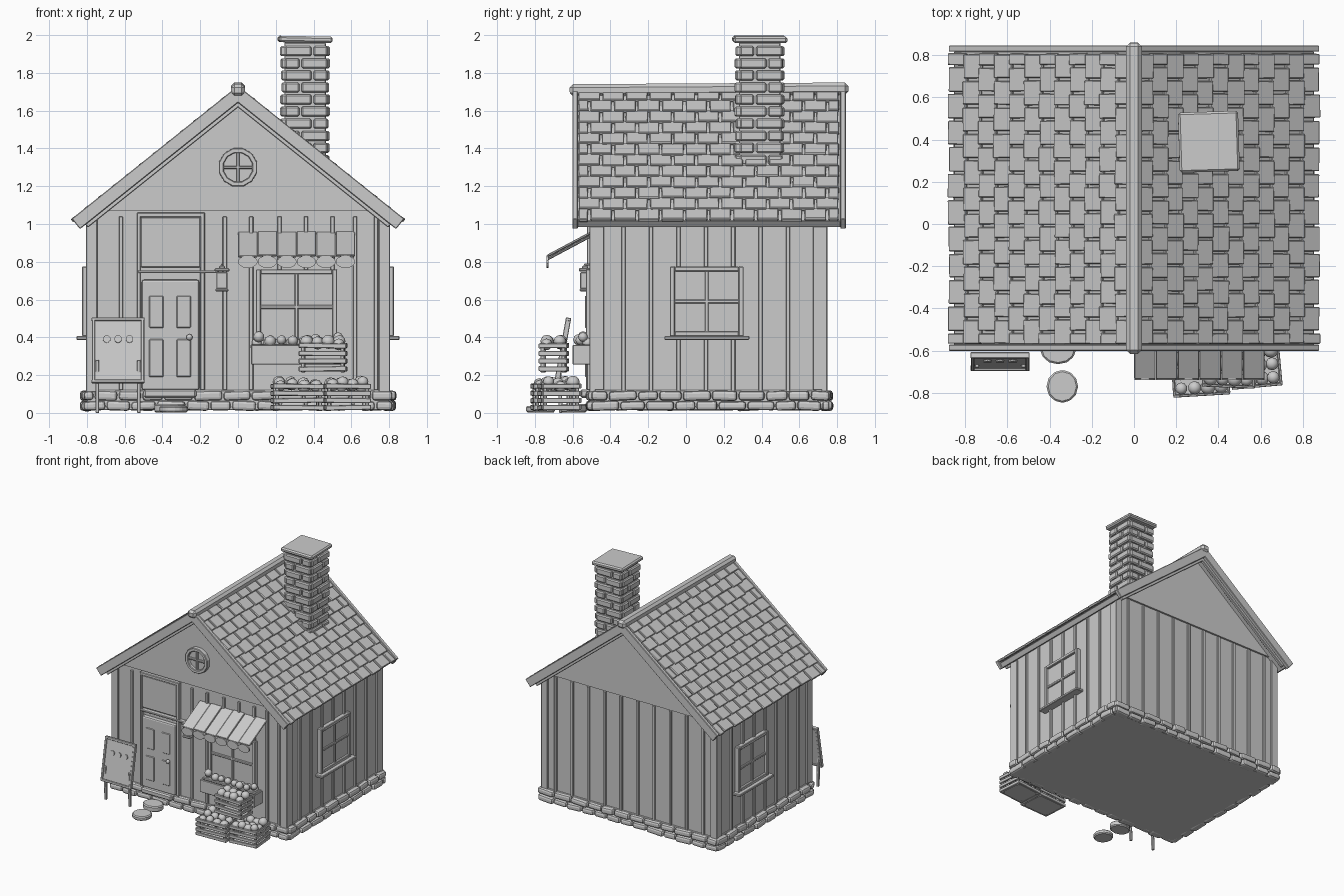
import bpy, bmesh, math, random
from mathutils import Matrix, Euler

if "Cube" in bpy.data.objects:
    bpy.data.objects.remove(bpy.data.objects["Cube"])
random.seed(4)
R = random.uniform

def finish(name, bm, bevel=0, seg=1, smooth=False):
    me = bpy.data.meshes.new(name)
    bm.to_mesh(me)
    bm.free()
    ob = bpy.data.objects.new(name, me)
    bpy.context.collection.objects.link(ob)
    if bevel:
        m = ob.modifiers.new("bevel", 'BEVEL')
        m.width, m.segments = bevel, seg
    if smooth:
        for p in me.polygons:
            p.use_smooth = True
    return ob

def part(name, boxes, bevel=0.004, seg=1):
    """boxes: (cx,cy,cz, sx,sy,sz [,rx,ry,rz])"""
    bm = bmesh.new()
    for b in boxes:
        rot = Euler(b[6:9] if len(b) > 6 else (0, 0, 0)).to_matrix().to_4x4()
        bmesh.ops.create_cube(bm, size=1, matrix=Matrix.Translation(b[:3]) @ rot @ Matrix.Diagonal((*b[3:6], 1)))
    return finish(name, bm, bevel, seg)

def span(x0, x1, y0, y1, z0, z1):
    return ((x0+x1)/2, (y0+y1)/2, (z0+z1)/2, x1-x0, y1-y0, z1-z0)

def prism(name, pts, y0, y1):
    bm = bmesh.new()
    f = bm.faces.new([bm.verts.new((x, y0, z)) for x, z in pts])
    g = bmesh.ops.extrude_face_region(bm, geom=[f])
    bmesh.ops.translate(bm, vec=(0, y1-y0, 0), verts=[v for v in g['geom'] if isinstance(v, bmesh.types.BMVert)])
    bmesh.ops.recalc_face_normals(bm, faces=bm.faces)
    return finish(name, bm)

def discs(name, items, n=12, bevel=0, along_y=True, tilt=0):
    """items: (x,y,z, radius_x, radius_other, depth)"""
    bm = bmesh.new()
    for x, y, z, rx, rz, d in items:
        m = Matrix.Translation((x, y, z))
        if along_y:
            m = m @ Matrix.Rotation(math.pi/2+tilt, 4, 'X')
        bmesh.ops.create_cone(bm, cap_ends=True, segments=n, radius1=1, radius2=1, depth=1,
                              matrix=m @ Matrix.Diagonal((rx, rz, d, 1)))
    return finish(name, bm, bevel)

def balls(name, items):
    bm = bmesh.new()
    for x, y, z, r in items:
        bmesh.ops.create_icosphere(bm, subdivisions=2, radius=r, matrix=Matrix.Translation((x, y, z)))
    return finish(name, bm, smooth=True)

YF, YB = -0.495, 0.733
# House body, gable panels, floor
prism("walls", [(-.79, .05), (.79, .05), (.79, 1.02), (0, 1.655), (-.79, 1.02)], YF, YB)
for nm, y0, y1 in (("front_gable", YF-.02, YF), ("back_gable", YB, YB+.015)):
    prism(nm, [(-.72, 1.07), (.72, 1.07), (0, 1.645)], y0, y1)
part("floor_slab", [span(-.8, .8, YF-.01, YB+.01, .015, .12)])

# Corner boards and battens
bat = []
for s in (-1, 1):
    for y in (YF, YB):
        bat.append((s*.775, y, .58, .06, .03, .94))
        bat.append((s*.79, y+(.03 if y < 0 else -.03), .56, .03, .06, .88))
    bat += [(s*.79, -.33+i*.145, .56, .03, .022, .9) for i in range(7)]
bat += [(-.675+i*.15, YB, .59, .022, .03, .95) for i in range(10)]
bat += [(x, YF, .58, .022, .03, .92) for x in (-.62, -.07, .07, .62, .73)]
bat += [(x, YF, .88, .022, .03, .32) for x in (.22, .36, .5)]
part("battens", bat, .003)

# Two courses of foundation stones
stones = []
for row in range(2):
    z = .038 + row*.053
    for axis, a, b in (('x', -.82, .82), ('y', YF-.01, YB+.03)):
        for side in (0, 1):
            p = a - row*.06
            while p < b - .03:
                L = R(.11, .16)
                lo, hi = max(p, a), min(p+L, b)
                p += L
                c, l, t, h = (lo+hi)/2, hi-lo-.008, R(.05, .075), R(.045, .053)
                if l < .03:
                    continue
                if axis == 'x':
                    stones.append((c, YB+.008 if side else YF+.002, z, l, t, h, 0, R(-.06, .06), R(-.05, .05)))
                else:
                    stones.append((.8 if side else -.8, c, z, t, l, h, R(-.06, .06), 0, R(-.05, .05)))
part("foundation_stones", stones, .016, 2)

# Roof: slabs, shingles, bargeboards
A = math.atan(.8)
def slope(s, d, y, h):
    return (s*(d*math.cos(A)+h*math.sin(A)), y, 1.70-d*math.sin(A)+h*math.cos(A))
slabs, shingles, barge = [], [], []
rows, y0, y1, pitch = 12, -.575, .815, .126
step = 1.105/rows
for s in (-1, 1):
    slabs.append((*slope(s, .548, .12, -.022), 1.095, 1.40, .044, 0, s*A, 0))
    for i in range(rows):
        y = y0 - (pitch/2 if i % 2 else 0)
        while y < y1 - .02:
            lo, hi = max(y, y0), min(y+pitch, y1)
            y += pitch
            shingles.append((*slope(s, (i+.5)*step+R(-.005, .005), (lo+hi)/2, .012),
                             step+.01, hi-lo-R(.008, .016), .02, 0, s*(A-.1), R(-.02, .02)))
    for y in (-.587, .832):
        barge.append((*slope(s, .55, y, -.01), 1.115, .03, .07, 0, s*A, 0))
        barge.append((*slope(s, .54, y+(.025 if y < 0 else -.025), -.05), 1.06, .025, .03, 0, s*A, 0))
part("roof_slabs", slabs)
part("shingles", shingles, .004)
part("bargeboards", barge)
part("ridge_cap", [(0, .122, 1.712, .075, 1.475, .065, .006, 0, 0)], .018)

# Chimney
CX, CY = .355, .39
part("chimney_core", [span(CX-.11, CX+.11, CY-.11, CY+.11, 1.25, 1.96)])
bricks = []
for i in range(11):
    z = 1.275 + i*.064
    for k in range(4):
        q = k*math.pi/2
        a = .15 if (i+k) % 2 else .085
        for lo, hi in ((-.125, -.125+a), (-.125+a, .11)):
            u, v = (lo+hi)/2, .105+R(-.004, .006)
            bricks.append((CX+u*math.cos(q)-v*math.sin(q), CY+u*math.sin(q)+v*math.cos(q), z,
                           hi-lo-.01, .045, .053, 0, 0, q))
part("chimney_bricks", bricks, .008)
part("chimney_cap", [(CX, CY, 1.977, .285, .285, .034, 0, .02, .03)], .01)

# Windows: built facing -y around origin, then placed
def window(name, loc, rz, w, h):
    f = .026
    bx = [(s*(w/2-f/2), 0, 0, f, .05, h) for s in (-1, 1)]
    bx += [(0, 0, s*(h/2-f/2), w-2*f, .05, f) for s in (-1, 1)]
    bx += [(0, 0, 0, .02, .035, h-.04), (0, 0, 0, w-.04, .035, .02), (0, .004, 0, w-.04, .02, h-.04),
           (0, -.015, -h/2-.008, w+.06, .08, .02)]
    ob = part(name, bx)
    ob.location, ob.rotation_euler = loc, (0, 0, rz)
window("right_window", (.80, .11, .59), math.pi/2, .39, .37)
window("left_window", (-.80, .29, .59), -math.pi/2, .39, .37)
window("front_window", (.31, -.505, .56), 0, .43, .40)

# Round gable window
bm = bmesh.new()
ring = []
for i in range(12):
    t = (i+.5)*math.pi/6
    ring.append([bm.verts.new((r*math.cos(t), y, 1.30+r*math.sin(t)))
                 for r, y in ((.105, -.51), (.105, -.55), (.078, -.55), (.078, -.51))])
for i in range(12):
    p, q = ring[i], ring[(i+1) % 12]
    for j in range(4):
        bm.faces.new((p[j], p[(j+1) % 4], q[(j+1) % 4], q[j]))
bmesh.ops.recalc_face_normals(bm, faces=bm.faces)
finish("round_window_frame", bm, .004)
discs("round_window_glass", [(0, -.52, 1.30, .08, .08, .01)])
part("round_window_bars", [(0, -.53, 1.30, .016, .02, .16), (0, -.53, 1.30, .16, .02, .016)])

# Door, transom panel, trim and knob
part("door_trim", [span(-.535, -.515, -.525, -.49, .12, 1.06), span(-.2, -.175, -.525, -.49, .12, 1.06),
                   span(-.535, -.175, -.525, -.49, 1.035, 1.06), span(-.53, -.1, -.53, -.49, .74, .755)])
part("transom_panel", [span(-.515, -.2, -.52, -.49, .77, 1.035)])
part("door", [span(-.51, -.205, -.53, -.49, .12, .705)], .012, 2)
part("door_panels", [span(x, x+.075, -.536, -.525, z, z+h) for x in (-.47, -.325)
                     for z, h in ((.19, .2), (.45, .17))], .004)
balls("door_knob", [(-.257, -.55, .40, .017)])
part("threshold", [span(-.5, -.22, -.56, -.49, .08, .125)], .01)
discs("stepping_stones", [(-.34, -.77, .02, .075, .078, .035), (-.36, -.595, .025, .085, .07, .045)], 12, .008, False)

# Lantern
part("lantern", [(-.085, -.535, .70, .06, .05, .09), (-.085, -.535, .757, .08, .065, .018),
                 (-.085, -.535, .65, .07, .055, .015), (-.085, -.515, .785, .012, .05, .012),
                 (-.085, -.535, .77, .03, .03, .02)], .005)

# Awning with scalloped edge
n, w = 6, .62/6
L, ta = math.hypot(.235, .125), math.atan2(.125, .235)
part("awning_strips", [((i+.5)*w, -.615, .89+(.005 if i % 2 else 0), w-.002, L, .012, ta, 0, 0) for i in range(n)], .003)
discs("awning_scallops", [((i+.5)*w, -.733, .80, w/2, .033, .012) for i in range(n)], 14)
part("awning_arms", [(x, -.615, .876, .012, L, .012, ta, 0, 0) for x in (.03, .59)])

# Produce shelf under the front window
part("produce_box", [span(.07, .57, -.60, -.585, .26, .36), span(.07, .57, -.60, -.49, .255, .275),
                     span(.07, .085, -.60, -.49, .26, .36), span(.555, .57, -.60, -.49, .26, .36),
                     span(.08, .56, -.59, -.49, .27, .34)])
balls("box_fruit", [(.11+i*.06, -.55+R(-.02, .02), .375+R(0, .035), R(.024, .032)) for i in range(8)]
      + [(.10+i*.06, -.52, .37, .028) for i in range(8)])

# Slatted crates filled with fruit
def crate(name, loc, rz, w, d, h):
    bx = [(sx*(w/2-.015), sy*(d/2-.015), h/2, .02, .02, h) for sx in (-1, 1) for sy in (-1, 1)]
    for i in range(4):
        z = .018 + i*(h-.032)/3
        bx += [(0, s*d/2, z, w+.01, .012, .026, 0, R(-.02, .02), 0) for s in (-1, 1)]
        bx += [(s*w/2, 0, z, .012, d, .026) for s in (-1, 1)]
    bx.append((0, 0, .012, w-.01, d-.01, .015))
    ob = part(name, bx, .003)
    nx, ny = round(w/.06), round(d/.065)
    fr = balls(name+"_fruit", [((i-(nx-1)/2)*(w-.07)/max(nx-1, 1), (j-(ny-1)/2)*(d-.07)/max(ny-1, 1),
                                h-.008+R(-.012, .018), R(.028, .036)) for i in range(nx) for j in range(ny)])
    for o in (ob, fr):
        o.location, o.rotation_euler = loc, (0, 0, rz)
crate("left_crate", (.315, -.705, .01), .06, .26, .21, .145)
crate("right_crate", (.575, -.67, .01), .09, .23, .20, .145)
crate("top_crate", (.45, -.70, .215), -.04, .24, .14, .155)

# Leaning sign board with blank dots, on two legs
T = -.18
def lean(x, u, out=0):
    return (x, -.65-u*math.sin(T)-out*math.cos(T), .33+u*math.cos(T)-out*math.sin(T))
sign = [(*lean(-.635, 0), .25, .016, .32, T, 0, 0)]
sign += [(*lean(-.635+s*.13, 0, .003), .018, .028, .35, T, 0, 0) for s in (-1, 1)]
sign += [(*lean(-.635, s*.167, .003), .28, .028, .018, T, 0, 0) for s in (-1, 1)]
sign += [(-.635+s*.11, -.667, .14, .02, .02, .28, .03, 0, 0) for s in (-1, 1)]
part("sign_board", sign, .003)
discs("sign_dots", [(*lean(-.635+i*.06, .06, .01), .02, .02, .012) for i in (-1, 0, 1)], 10, tilt=T)
